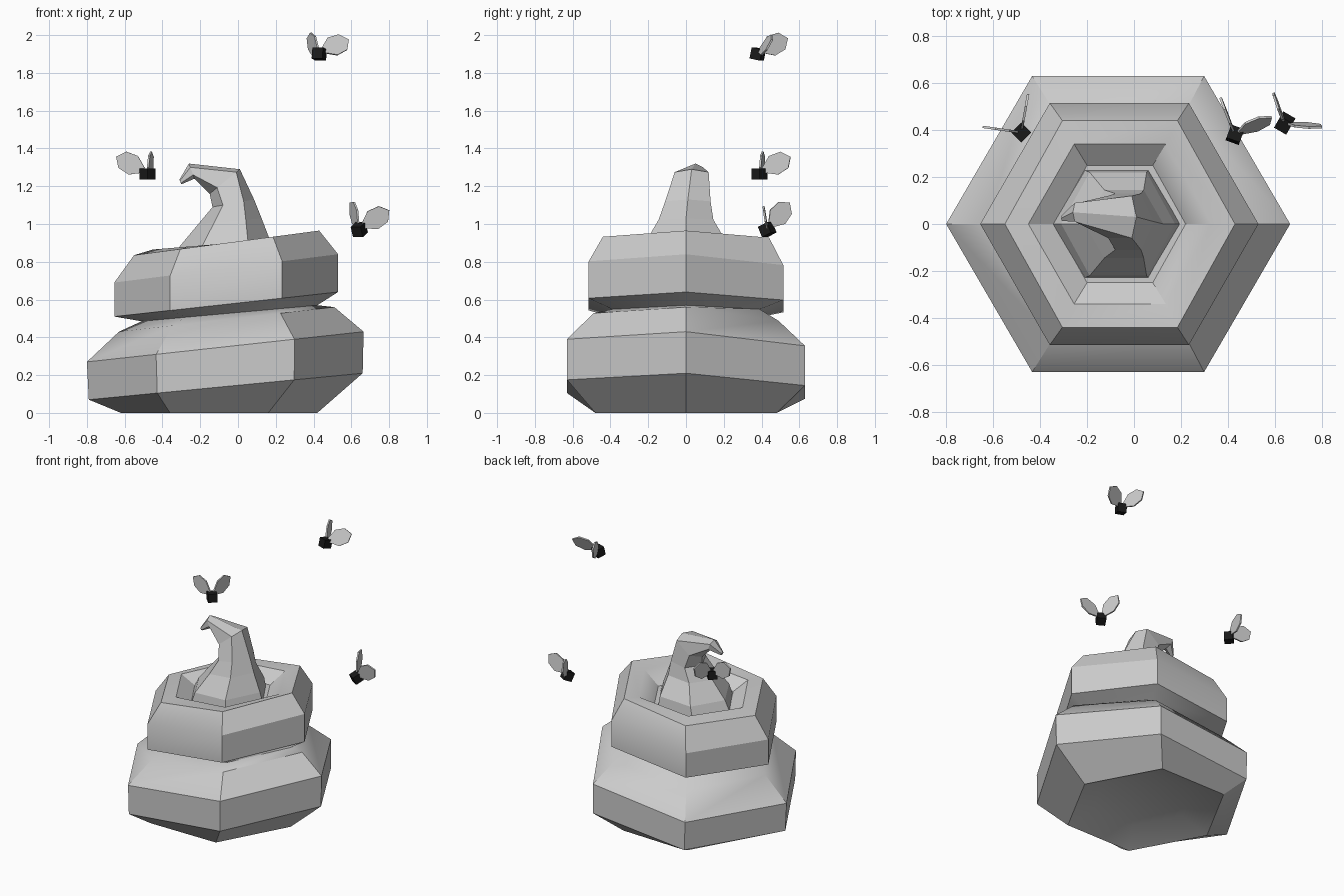
import bpy, bmesh, math
from mathutils import Vector, Matrix

if "Cube" in bpy.data.objects:
    bpy.data.objects.remove(bpy.data.objects["Cube"])


def add_object(name, bm, smooth=False, mat=None):
    bmesh.ops.recalc_face_normals(bm, faces=bm.faces)
    me = bpy.data.meshes.new(name)
    bm.to_mesh(me)
    bm.free()
    ob = bpy.data.objects.new(name, me)
    bpy.context.collection.objects.link(ob)
    if mat:
        me.materials.append(mat)
    if smooth:
        bpy.ops.object.select_all(action='DESELECT')
        ob.select_set(True)
        bpy.context.view_layer.objects.active = ob
        bpy.ops.object.shade_smooth_by_angle(angle=math.radians(30))
    return ob


def hex_ring(bm, xl, zl, xr, zr, hw, back=0.0, yc=0.0, fr=0.75):
    """Tilted hexagon from its left and right corners and its half depth."""
    def at(t, y, dz=0.0):
        return bm.verts.new((xl + (xr - xl) * t, yc + y, zl + (zr - zl) * t + dz))
    return [at(0, 0), at(.25, -hw), at(fr, -hw), at(1, 0),
            at(fr, hw, back), at(.25, hw, back)]


def loft(name, rings, smooth=False):
    bm = bmesh.new()
    loops = [hex_ring(bm, *r) for r in rings]
    for a, b in zip(loops, loops[1:]):
        for i in range(6):
            j = (i + 1) % 6
            bm.faces.new((a[i], a[j], b[j], b[i]))
    bm.faces.new(loops[0])
    bm.faces.new(loops[-1])
    return add_object(name, bm, smooth)


# two stacked coils: left x, z, right x, z, half depth, back drop
loft("coils", [
    (-.41, .07, .26, .07, .30),
    (-.62, 0, .42, 0, .48),
    (-.79, .07, .66, .21, .63, -.03),
    (-.80, .27, .665, .43, .63, -.035),
    (-.63, .43, .51, .56, .49, -.04),
    (-.51, .485, .42, .57, .39),
    (-.655, .51, .53, .64, .515, -.01),
    (-.655, .69, .53, .84, .515, -.02),
    (-.55, .835, .43, .965, .44, -.005),
    (-.45, .865, .33, .93, .34),
    (-.34, .81, .22, .84, .25),
], smooth=True)

# curled tip
loft("curled_tip", [
    (-.35, .80, .20, .82, .23),
    (-.31, .88, .175, .90, .22),
    (-.21, 1.0, .125, 1.03, .145),
    (-.135, 1.09, .085, 1.13, .12, 0, .01),
    (-.15, 1.16, .01, 1.29, .09, 0, .03, .88),
    (-.23, 1.24, -.26, 1.32, .04, 0, .05),
    (-.30, 1.21, -.31, 1.235, .012, 0, .025),
])

# flies
black = bpy.data.materials.new("fly_black")
black.diffuse_color = (.01, .01, .01, 1)
black.use_nodes = True
black.node_tree.nodes["Principled BSDF"].inputs["Base Color"].default_value = black.diffuse_color


def wing(name, root, direction, up):
    d = Vector(direction).normalized()
    n = d.cross(Vector(up)).normalized()
    w = n.cross(d)
    outline = [(.01, -.015), (.07, -.055), (.135, -.048), (.172, 0),
               (.135, .048), (.07, .055), (.01, .015)]
    bm = bmesh.new()
    f = bm.faces.new([bm.verts.new(root + d * a + w * b - n * .005) for a, b in outline])
    ext = bmesh.ops.extrude_face_region(bm, geom=[f])
    vs = [v for v in ext["geom"] if isinstance(v, bmesh.types.BMVert)]
    bmesh.ops.translate(bm, verts=vs, vec=n * .01)
    add_object(name, bm)


def fly(name, pos, turn, pitch, wings, up):
    p = Vector(pos)
    m = (Matrix.Translation(p) @ Matrix.Rotation(math.radians(turn), 4, 'Z')
         @ Matrix.Rotation(math.radians(pitch), 4, 'X'))
    bm = bmesh.new()
    bmesh.ops.create_cube(bm, size=.06, matrix=m)
    add_object(name + "_body", bm, mat=black)
    for side, d in zip(("outer", "rear"), wings):
        root = p + Vector((d[0], d[1], 0)).normalized() * .012 + Vector((0, 0, .015))
        wing(f"{name}_{side}_wing", root, d, up)


fly("top_fly", (.43, .38, 1.90), -20, -12,
    [(.145, .07, .06), (-.055, .14, .065)], (-.2, .45, 1))
fly("left_fly", (-.48, .39, 1.265), 45, 0,
    [(-.14, .02, .07), (.025, .14, .07)], (0, 0, 1))
fly("right_fly", (.642, .43, .97), -30, 25,
    [(.135, -.015, .08), (-.04, .10, .12)], (0, -.15, 1))
